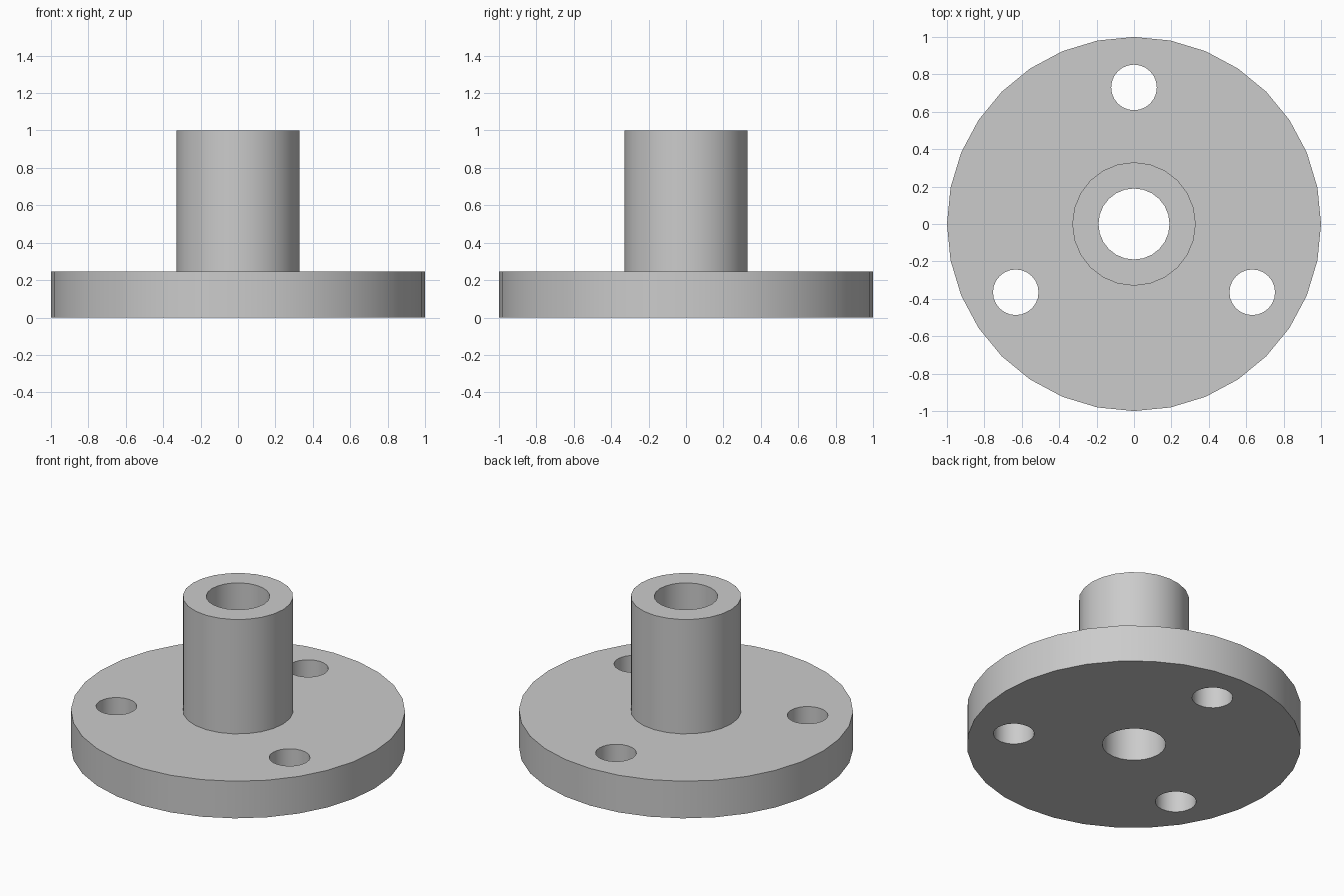
import bpy
from math import radians, sin, cos

cube = bpy.data.objects.get("Cube")
if cube:
    bpy.data.objects.remove(cube)

PLATE_TOP = 0.245
HEIGHT = 1.0

metal = bpy.data.materials.new("light grey metal")
metal.use_nodes = True
metal.diffuse_color = (0.6, 0.6, 0.6, 1)
metal.node_tree.nodes["Principled BSDF"].inputs["Base Color"].default_value = (0.6, 0.6, 0.6, 1)


def cylinder(name, radius, bottom, top, sides, x=0, y=0):
    bpy.ops.mesh.primitive_cylinder_add(
        vertices=sides, radius=radius, depth=top - bottom,
        location=(x, y, (bottom + top) / 2))
    obj = bpy.context.object
    obj.name = name
    obj.data.materials.append(metal)
    return obj


def combine(target, tool, operation):
    """Apply a boolean and remove the tool object."""
    tool.hide_render = True
    mod = target.modifiers.new(tool.name, 'BOOLEAN')
    mod.operation = operation
    mod.solver = 'EXACT'
    mod.object = tool
    bpy.context.view_layer.objects.active = target
    bpy.ops.object.modifier_apply(modifier=mod.name)
    bpy.data.objects.remove(tool)


# Round base plate with the tubular hub fused on top
flange = cylinder("flange_with_hub", 1.0, 0, PLATE_TOP, 32)
combine(flange, cylinder("hub", 0.33, PLATE_TOP / 2, HEIGHT, 24), 'UNION')

# Central bore through hub and plate
combine(flange, cylinder("bore", 0.19, -0.1, HEIGHT + 0.1, 24), 'DIFFERENCE')

# Three bolt holes, evenly spaced
for angle in (90, 210, 330):
    a = radians(angle)
    hole = cylinder("bolt_hole", 0.122, -0.1, PLATE_TOP + 0.1, 24,
                    0.73 * cos(a), 0.73 * sin(a))
    combine(flange, hole, 'DIFFERENCE')

# Smooth walls with crisp rims
bpy.ops.object.select_all(action='DESELECT')
flange.select_set(True)
bpy.context.view_layer.objects.active = flange
bpy.ops.object.shade_smooth_by_angle(angle=radians(30))
